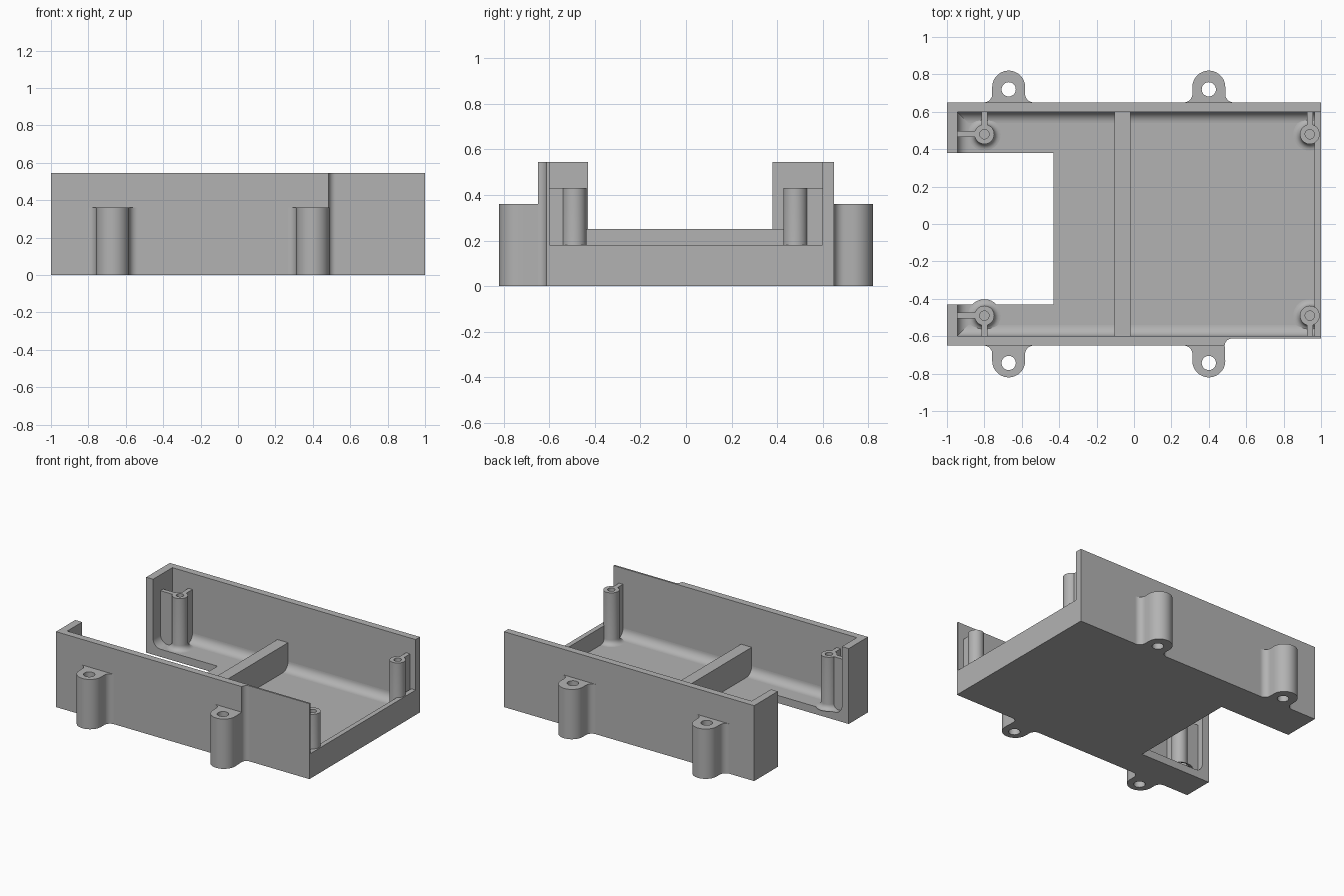
import bpy, bmesh, math
from mathutils import Matrix

cube = bpy.data.objects.get("Cube")
if cube:
    bpy.data.objects.remove(cube, do_unlink=True)

grey = bpy.data.materials.new("plain_grey")
grey.use_nodes = True
colour = (0.45, 0.45, 0.45, 1)
grey.diffuse_color = colour
grey.node_tree.nodes["Principled BSDF"].inputs["Base Color"].default_value = colour

FLOOR, TOP, TAB_TOP, POST_TOP = 0.055, 0.545, 0.36, 0.43
IN_L, IN_R, IN_Y, OUT_Y = -0.945, 0.965, 0.6, 0.65
NOTCH_X, NOTCH_F, NOTCH_B = -0.43, -0.43, 0.38
STEP_X, THIN_Y = 0.485, 0.613


def arc(cx, cy, r, a0, a1, n=10):
    steps = [math.radians(a0 + (a1 - a0) * i / n) for i in range(n + 1)]
    return [(cx + r * math.cos(a), cy + r * math.sin(a)) for a in steps]


def finish(name, bm):
    bmesh.ops.remove_doubles(bm, verts=bm.verts, dist=1e-5)
    bmesh.ops.recalc_face_normals(bm, faces=bm.faces)
    mesh = bpy.data.meshes.new(name)
    bm.to_mesh(mesh)
    bm.free()
    mesh.materials.append(grey)
    ob = bpy.data.objects.new(name, mesh)
    bpy.context.collection.objects.link(ob)
    bpy.ops.object.select_all(action='DESELECT')
    ob.select_set(True)
    bpy.context.view_layer.objects.active = ob
    bpy.ops.object.shade_smooth_by_angle(angle=math.radians(30))
    return ob


def solid(name, loops, z0, z1, matrix=None):
    """Extrude an outline (with optional hole loops) from z0 to z1."""
    bm = bmesh.new()
    for loop in loops:
        vs = [bm.verts.new((x, y, z0)) for x, y in loop]
        for a, b in zip(vs, vs[1:] + vs[:1]):
            bm.edges.new((a, b))
    bmesh.ops.triangle_fill(bm, edges=bm.edges[:], use_beauty=True, normal=(0, 0, 1))
    new = bmesh.ops.extrude_face_region(bm, geom=bm.faces[:], use_keep_orig=True)["geom"]
    moved = [g for g in new if isinstance(g, bmesh.types.BMVert)]
    bmesh.ops.translate(bm, verts=moved, vec=(0, 0, z1 - z0))
    if matrix:
        bm.transform(matrix)
    return finish(name, bm)


def box(name, x0, x1, y0, y1, z0, z1):
    return solid(name, [[(x0, y0), (x1, y0), (x1, y1), (x0, y1)]], z0, z1)


# Floor plate with the notch on one end
solid("floor", [[(IN_L, -IN_Y), (IN_R, -IN_Y), (IN_R, IN_Y), (IN_L, IN_Y),
                 (IN_L, NOTCH_B), (NOTCH_X, NOTCH_B),
                 (NOTCH_X, NOTCH_F), (IN_L, NOTCH_F)]], 0, FLOOR)

# Walls with short end returns; the front one steps thinner
fr = OUT_Y - THIN_Y
step = arc(STEP_X + fr, -OUT_Y, fr, 180, 90)
solid("front_wall", [[(-1, NOTCH_F), (-1, -OUT_Y)] + step +
                     [(1, -THIN_Y), (1, -IN_Y), (IN_L, -IN_Y), (IN_L, NOTCH_F)]], 0, TOP)
solid("back_wall", [[(-1, NOTCH_B), (-1, OUT_Y), (1, OUT_Y), (1, IN_Y),
                     (IN_L, IN_Y), (IN_L, NOTCH_B)]], 0, TOP)
box("end_lip", IN_R, 1, -IN_Y, IN_Y, 0, 0.18)
box("cross_rib", -0.105, -0.02, -IN_Y, IN_Y, FLOOR, 0.25)

# Rounded coves where the floor meets the walls
R = 0.06
cove = [(0, 0)] + arc(R, R, R, 270, 180)


def add_cove(name, origin, out, along, length):
    m = Matrix(((out[0], 0, along[0], origin[0]),
                (out[1], 0, along[1], origin[1]),
                (0, 1, 0, FLOOR), (0, 0, 0, 1)))
    solid(name, [cove], 0, length, m)


for side, s, notch in (("front", -1, NOTCH_F), ("back", 1, NOTCH_B)):
    add_cove(side + "_cove", (IN_L, s * IN_Y), (0, -s), (1, 0), IN_R - IN_L)
    add_cove(side + "_end_cove", (IN_L, notch), (1, 0), (0, s), IN_Y - abs(notch))

# Mounting tabs outside the walls
W, C, F = 0.088, 0.082, 0.045
for side, s, hole_y in (("front", -1, 0.093), ("back", 1, 0.07)):
    for end, x in (("right", -0.67), ("left", 0.4)):
        outline = arc(-W - F, F, F, 270, 360) + arc(0, C, W, 180, 0, 24)
        if side == "front" and end == "left":
            outline.append((STEP_X - x, 0))
        else:
            outline += arc(W + F, F, F, 180, 270)
        hole = arc(0, hole_y, 0.038, 0, 360, 28)[:-1]
        solid(f"{side}_{end}_tab", [outline, hole], 0, TAB_TOP,
              Matrix.Translation((x, s * OUT_Y, 0)) @ Matrix.Diagonal((1, s, 1, 1)))

# Screw posts: lathed, flared at the base, blind hole, webs to the walls
PR, FL = 0.053, 0.035
profile = arc(PR + FL, FLOOR + FL, FL, 270, 180, 6)
profile += [(PR, POST_TOP), (0.025, POST_TOP), (0.025, 0.2), (0, 0.2)]


def post(name, x, y):
    bm = bmesh.new()
    vs = [bm.verts.new((r, 0, z)) for r, z in profile]
    edges = [bm.edges.new(p) for p in zip(vs, vs[1:])]
    bmesh.ops.spin(bm, geom=vs + edges, cent=(0, 0, 0), axis=(0, 0, 1),
                   angle=math.tau, steps=28, use_merge=True)
    for v in bm.verts:
        v.co.x = min(v.co.x + x, 0.994)
        v.co.y += y
    finish(name, bm)


T = 0.016
for side, s, y in (("front", -1, -0.49), ("back", 1, 0.48)):
    for end, x in (("right", -0.8), ("left", 0.94)):
        post(f"{side}_{end}_post", x, y)
        y0, y1 = sorted((y + s * 0.045, s * IN_Y))
        box(f"{side}_{end}_post_web", x - T, x + T, y0, y1, FLOOR, POST_TOP)
    box(f"{side}_end_web", IN_L, -0.845, y - T, y + T, FLOOR, POST_TOP)
